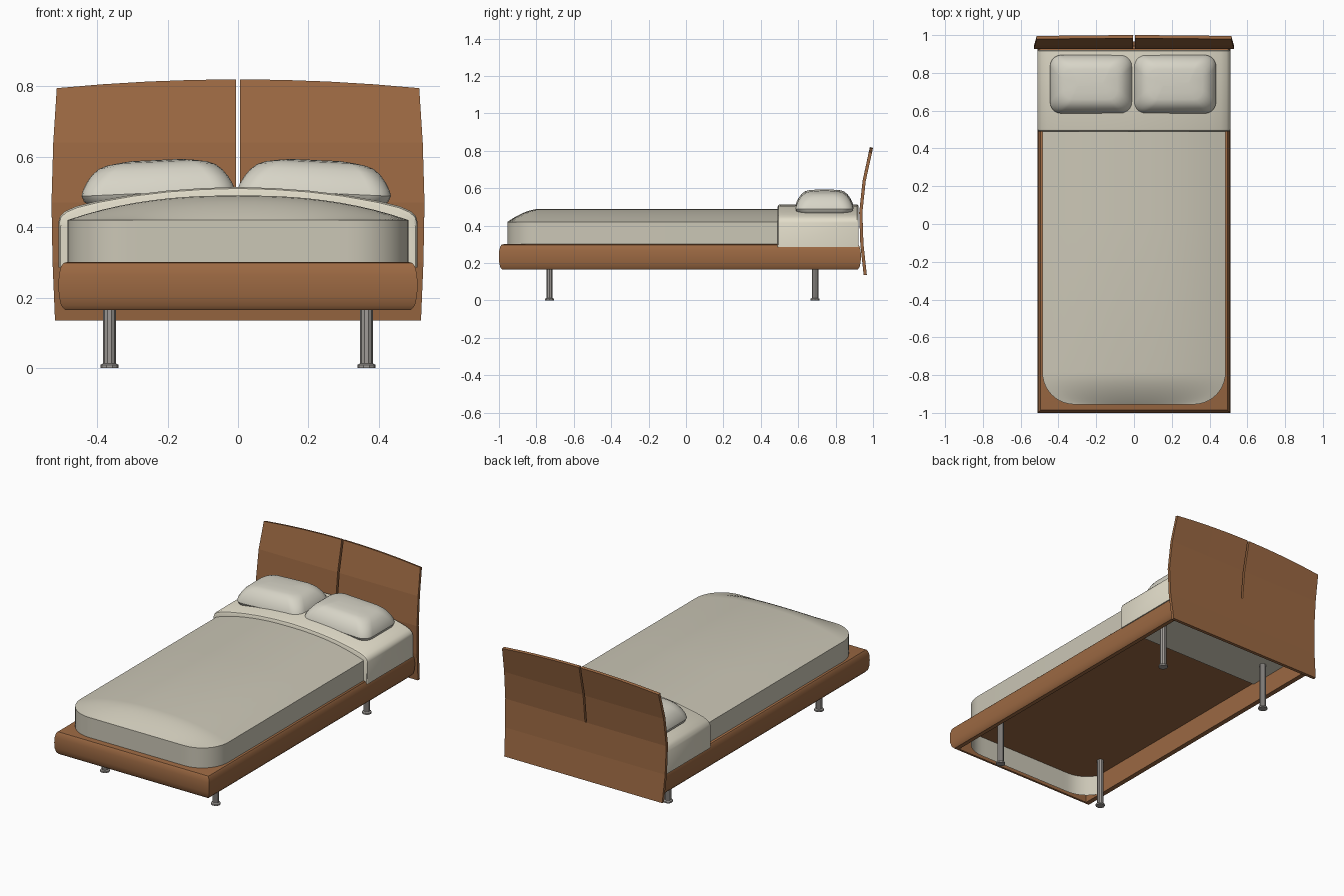
import bpy, bmesh, math

if "Cube" in bpy.data.objects:
    bpy.data.objects.remove(bpy.data.objects["Cube"])


def material(name, rgb):
    m = bpy.data.materials.new(name)
    m.diffuse_color = (*rgb, 1)
    m.use_nodes = True
    m.node_tree.nodes["Principled BSDF"].inputs["Base Color"].default_value = m.diffuse_color
    return m


WOOD = material("wood", (0.33, 0.14, 0.055))
BLANKET = material("blanket", (0.60, 0.57, 0.47))
SHEET = material("sheet", (0.75, 0.71, 0.58))
PILLOW = material("pillow_cloth", (0.68, 0.66, 0.57))
METAL = material("metal", (0.35, 0.33, 0.31))


def finish(bm, name, mat, smooth=True, recalc=True):
    if recalc:
        bmesh.ops.recalc_face_normals(bm, faces=bm.faces[:])
    me = bpy.data.meshes.new(name)
    bm.to_mesh(me)
    bm.free()
    ob = bpy.data.objects.new(name, me)
    bpy.context.collection.objects.link(ob)
    me.materials.append(mat)
    if smooth:
        bpy.ops.object.select_all(action='DESELECT')
        ob.select_set(True)
        bpy.context.view_layer.objects.active = ob
        bpy.ops.object.shade_smooth_by_angle(angle=math.radians(32))
    return ob


def loft(rings):
    """Skin a stack of equal closed rings and cap both ends."""
    bm = bmesh.new()
    vs = [[bm.verts.new(p) for p in r] for r in rings]
    n = len(vs[0])
    for a, b in zip(vs, vs[1:]):
        for i in range(n):
            j = (i + 1) % n
            bm.faces.new((a[i], a[j], b[j], b[i]))
    bm.faces.new(vs[0][::-1])
    bm.faces.new(vs[-1])
    return bm


def grid(points):
    """Quad sheet from rows of points."""
    bm = bmesh.new()
    vs = [[bm.verts.new(p) for p in r] for r in points]
    for a, b in zip(vs, vs[1:]):
        for i in range(len(a) - 1):
            bm.faces.new((a[i], a[i + 1], b[i + 1], b[i]))
    return bm, vs


# Bed frame: rounded rails round a thin deck, hollow underneath
def frame_ring(ix, iy, z):
    x, y0, y1 = 0.51 - ix, -1 + iy, 0.935 - min(iy, 0.02)
    return [(-x, y0, z), (x, y0, z), (x, y1, z), (-x, y1, z)]


frame_profile = [(.045, .028, .293), (.045, .028, .167), (.018, .018, .165), (.007, .007, .178),
                 (.001, .001, .205), (0, 0, .235), (.001, .001, .265), (.007, .007, .288),
                 (.014, .014, .298), (.025, .025, .301)]
finish(loft([frame_ring(*p) for p in frame_profile]), "bed_frame", WOOD)

# Mattress with blanket: domed top, rounded foot corners, skirt down into the frame
R, W, STEPS = 0.17, 0.485, 10
rows = []
for k in range(STEPS + 1):
    a = math.pi / 2 * k / STEPS
    rows.append((-0.955 + R * (1 - math.cos(a)), W - R + R * math.sin(a)))
rows += [(0.0, W), (0.92, W)]
cols = [i / 10 for i in range(-10, 11)]
pts = []
for y, w in rows:
    t = max(0, (-0.785 - y) / R)
    g = 1 - t ** 1.7
    pts.append([(u * w, y, 0.42 + 0.07 * g * (1 - abs(u) ** 2.4)) for u in cols])
bm, _ = grid(pts)
edge = [e for e in bm.edges if e.is_boundary]
new = bmesh.ops.extrude_edge_only(bm, edges=edge)["geom"]
for v in new:
    if isinstance(v, bmesh.types.BMVert):
        v.co.z = 0.172
finish(bm, "mattress", BLANKET)

# Folded sheet over the head end: arched section run along y
half = [(.51, .285), (.51, .415), (.505, .432), (.49, .446), (.46, .459), (.40, .474),
        (.30, .492), (.20, .504), (.10, .511)]
section = half + [(0, .514)] + [(-x, z) for x, z in half[::-1]]
ends = [(0.49, 0.012), (0.494, 0.004), (0.503, 0), (0.915, 0), (0.922, 0.006)]
finish(loft([[(x * (1 - d), y, z - (d if z > .3 else 0)) for x, z in section] for y, d in ends]),
       "folded_sheet", SHEET)


# Pillows: stacked rounded rectangles, leaning towards the middle
def pillow_ring(inset, z):
    hx, hy = 0.2175 - inset, 0.155 - inset
    r = min(0.06, hy * 0.6)
    ring = []
    for cx, cy, a0 in ((1, 1, 0), (-1, 1, 90), (-1, -1, 180), (1, -1, 270)):
        for k in range(6):
            a = math.radians(a0 + 18 * k)
            x = cx * (hx - r) + r * math.cos(a)
            y = cy * (hy - r) + r * math.sin(a)
            ring.append((x, y, z - max(z, 0) * 0.25 * (x / 0.2175) ** 2))
    return ring


pillow_profile = [(.05, -.038), (.02, -.034), (.006, -.022), (0, -.006), (.004, .012), (.016, .04),
                  (.032, .064), (.052, .080), (.075, .086), (.11, .088), (.145, .089)]
for side, cx in (("left", -0.2275), ("right", 0.2175)):
    ob = finish(loft([pillow_ring(*p) for p in pillow_profile]), side + "_pillow", PILLOW)
    ob.location = (cx, 0.74, 0.504)
    ob.rotation_euler.y = math.copysign(0.046, cx)

# Headboard: bent panel, arched top, slit from the top down the middle
board = [(.950, .135, .52), (.932, .30, .527), (.926, .47, .53), (.944, .64, .525), (.983, .82, .515)]
us = [-1, -.75, -.5, -.25, -.01, .01, .25, .5, .75, 1]
pts = [[(u * w, y - (0.005 * u * u if z > .8 else 0), z - (0.025 * u * u if z > .8 else 0))
        for u in us] for y, z, w in board]
bm, vs = grid(pts)
slit = [f for f in bm.faces if abs(f.calc_center_median().x) < .005 and f.calc_center_median().z > .47]
bmesh.ops.delete(bm, geom=slit, context='FACES')
head = finish(bm, "headboard", WOOD, smooth=False, recalc=False)
mod = head.modifiers.new("thickness", 'SOLIDIFY')
mod.thickness = 0.017
mod.offset = -1

# Legs: slim metal posts on small round feet
def disc(r, z):
    return [(r * math.cos(math.tau * k / 10), r * math.sin(math.tau * k / 10), z) for k in range(10)]


for end, y in (("front", -0.73), ("back", 0.69)):
    for side, x in (("left", -0.365), ("right", 0.365)):
        rings = [disc(.026, 0), disc(.026, .009), disc(.018, .013), disc(.018, .296)]
        leg = finish(loft(rings), f"{end}_{side}_leg", METAL, smooth=False)
        leg.location = (x, y, 0)
